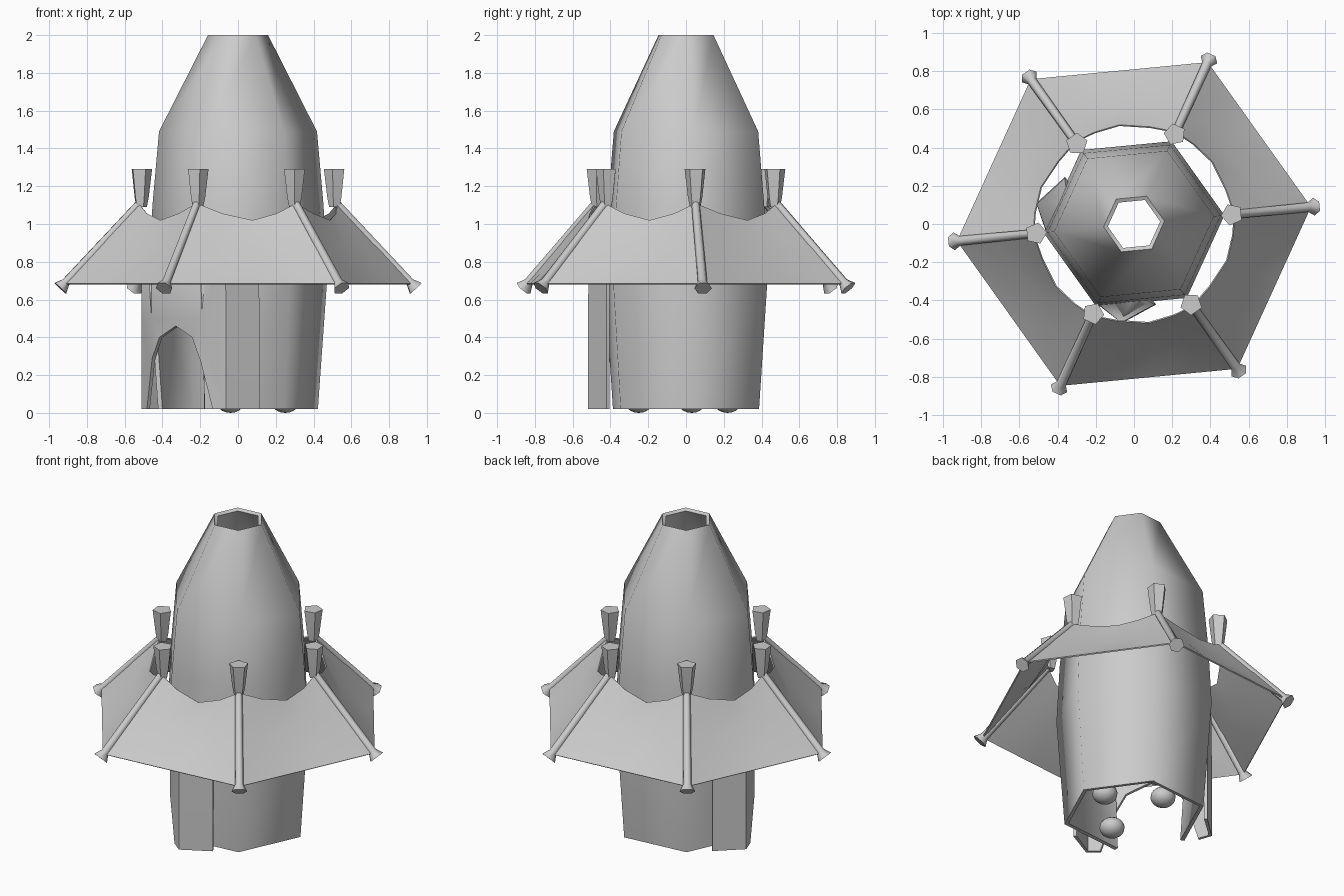
import bpy, bmesh, math
from mathutils import Vector

cube = bpy.data.objects.get("Cube")
if cube:
    bpy.data.objects.remove(cube, do_unlink=True)

TURN = math.radians(5.5)      # rotation of the six-sided plan
SIXTH = math.pi / 3
CORNERS = [TURN + SIXTH * i for i in range(6)]
DOOR = TURN + SIXTH * 3.5     # direction the doorway faces

grey = bpy.data.materials.new("plain_grey")
grey.use_nodes = True
grey.diffuse_color = (0.6, 0.6, 0.6, 1)
grey.node_tree.nodes["Principled BSDF"].inputs["Base Color"].default_value = (0.6, 0.6, 0.6, 1)


def polar(r, a, z):
    return Vector((r * math.cos(a), r * math.sin(a), z))


def door_point(out, side, z):
    return polar(out, DOOR, z) + polar(side, DOOR + math.pi / 2, 0)


def make(name, bm, thick=0, angle=65, cutter=None):
    """Turn a bmesh into a smooth shaded object, with optional thickness and cut."""
    bmesh.ops.recalc_face_normals(bm, faces=bm.faces)
    mesh = bpy.data.meshes.new(name)
    bm.to_mesh(mesh)
    bm.free()
    ob = bpy.data.objects.new(name, mesh)
    bpy.context.collection.objects.link(ob)
    mesh.materials.append(grey)
    bpy.ops.object.select_all(action="DESELECT")
    ob.select_set(True)
    bpy.context.view_layer.objects.active = ob
    if thick:
        mod = ob.modifiers.new("thickness", "SOLIDIFY")
        mod.thickness = thick
        mod.offset = -1
        bpy.ops.object.modifier_apply(modifier=mod.name)
    if cutter:
        mod = ob.modifiers.new("opening", "BOOLEAN")
        mod.object = cutter
        mod.operation = "DIFFERENCE"
        mod.solver = "EXACT"
        bpy.ops.object.modifier_apply(modifier=mod.name)
    bpy.ops.object.shade_smooth_by_angle(angle=math.radians(angle))
    return ob


def skin(bm, rows, closed=False):
    """Quads between rows of points."""
    grid = [[bm.verts.new(p) for p in row] for row in rows]
    n = len(grid[0])
    for low, high in zip(grid, grid[1:]):
        for i in range(n if closed else n - 1):
            j = (i + 1) % n
            bm.faces.new((low[i], low[j], high[j], high[i]))
    return grid


def flared_rod(name, stations, sides=6, spin=0.0):
    """Solid of round sections given as (centre, radius) along one line."""
    axis = (stations[-1][0] - stations[0][0]).normalized()
    turn = axis.to_track_quat("Z", "Y")
    bm = bmesh.new()
    rows = [[c + turn @ polar(r, spin + math.tau * k / sides, 0) for k in range(sides)]
            for c, r in stations]
    grid = skin(bm, rows, closed=True)
    bm.faces.new(grid[0])
    bm.faces.new(grid[-1])
    return make(name, bm, angle=62)


# Arched doorway cutter
half = [(0.30, -0.1), (0.30, 0.02), (0.22, 0.28), (0.15, 0.40)]
arch = half + [(0.0, 0.46)] + [(-s, z) for s, z in reversed(half)]
bm = bmesh.new()
ends = skin(bm, [[door_point(d, s, z) for s, z in arch] for d in (0.22, 0.7)], closed=True)
for ring in ends:
    bm.faces.new(ring)
door_cutter = make("doorway_cutter", bm)
door_cutter.hide_render = True
door_cutter.hide_viewport = True

# Six-sided wall and domed roof with an open top
profile = [(0.425, 0.02), (0.475, 0.72), (0.455, 1.1), (0.42, 1.49), (0.16, 2.0)]
bm = bmesh.new()
grid = skin(bm, [[polar(r, a, z) for a in CORNERS] for r, z in profile], closed=True)
door_face = [f for f in bm.faces
             if all(v in (grid[0][3], grid[0][4], grid[1][3], grid[1][4]) for v in f.verts)]
bmesh.ops.delete(bm, geom=door_face, context="FACES_ONLY")
make("tent_shell", bm, thick=0.025)

# Door surround wrapping round both corners
side = [(0.385, 0.21), (0.34, 0.37), (0.15, 0.39)]
outline = [(n, -t) for n, t in reversed(side)] + side
bm = bmesh.new()
rows = skin(bm, [[door_point(n, t, z) for n, t in outline] for z in (0.02, 0.5, 0.86)])
top_back = [bm.verts.new(door_point(0.2, t, 0.95)) for t in (-0.3, 0.3)]
bm.faces.new(rows[-1] + [top_back[1], top_back[0]])
make("door_surround", bm, thick=0.02, cutter=door_cutter)

# Awning panels slung between the poles
for i, a in enumerate(CORNERS):
    b = a + SIXTH

    def across(r, z, t, sag=0.0, drop=0.0):
        p = polar(r, a, z).lerp(polar(r, b, z), t)
        return p + polar(sag, (a + b) / 2, -drop)

    bm = bmesh.new()
    steps = (0, 0.25, 0.55, 0.8, 1)
    bow = (0, 0.6, 1, 0.6, 0)
    rows = [[across(0.93, 0.685, t) for t in steps],
            [across(0.73, 0.90, t, -0.02 * w, 0.04 * w) for t, w in zip(steps, bow)],
            [across(0.53, 1.11, t, 0.065 * w, 0.09 * w) for t, w in zip(steps, bow)]]
    skin(bm, rows)
    make(f"awning_panel_{i + 1}", bm, thick=0.008)

# Sloping poles with flared feet, and the flared posts they hang from
for i, a in enumerate(CORNERS):
    top, foot = polar(0.515, a, 1.12), polar(0.945, a, 0.66)
    flare = top.lerp(foot, 0.93)
    flared_rod(f"awning_pole_{i + 1}",
               [(top, 0.022), (flare, 0.025), (foot, 0.047)], sides=6)
    flared_rod(f"post_{i + 1}",
               [(polar(0.515, a, 1.09), 0.03), (polar(0.515, a, 1.14), 0.04),
                (polar(0.515, a, 1.29), 0.058)], sides=5, spin=a)

# Rounded stones on the floor inside
for i, (x, y) in enumerate([(-0.04, 0.22), (-0.04, -0.25), (0.25, 0.03)]):
    bm = bmesh.new()
    bmesh.ops.create_uvsphere(bm, u_segments=16, v_segments=10, radius=0.075)
    for v in bm.verts:
        v.co = Vector((v.co.x + x, v.co.y + y, v.co.z * 0.8 + 0.06))
    make(f"floor_stone_{i + 1}", bm)
